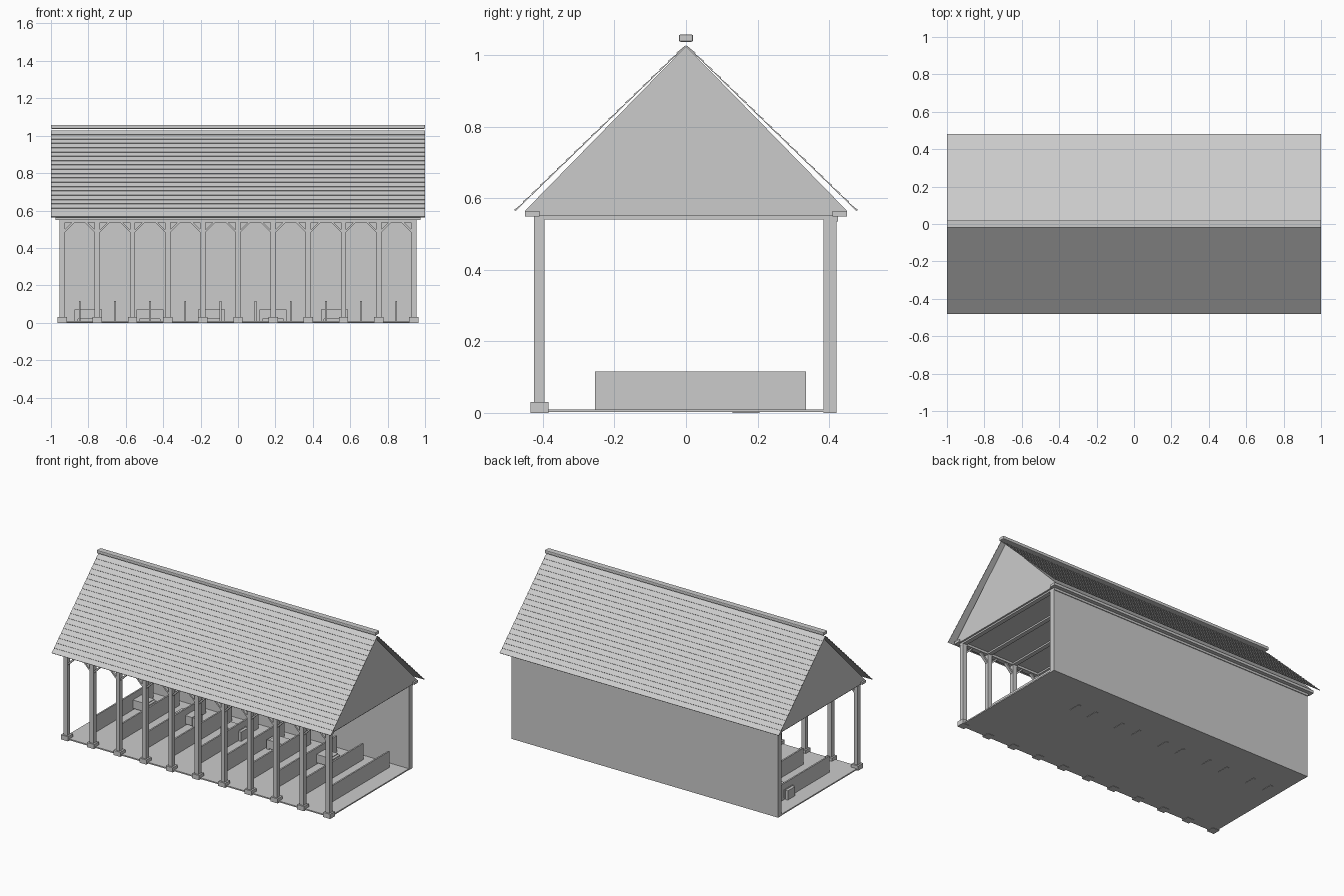
import bpy, bmesh, math
from mathutils import Vector

if "Cube" in bpy.data.objects:
    bpy.data.objects.remove(bpy.data.objects["Cube"])


def mesh_object(name, bm):
    bmesh.ops.recalc_face_normals(bm, faces=bm.faces)
    me = bpy.data.meshes.new(name)
    bm.to_mesh(me)
    bm.free()
    ob = bpy.data.objects.new(name, me)
    bpy.context.collection.objects.link(ob)
    return ob


def add_box(bm, x0, x1, y0, y1, z0, z1):
    vs = bmesh.ops.create_cube(bm, size=1)["verts"]
    for v in vs:
        v.co = Vector(((x0 + x1) / 2 + v.co.x * (x1 - x0),
                       (y0 + y1) / 2 + v.co.y * (y1 - y0),
                       (z0 + z1) / 2 + v.co.z * (z1 - z0)))


def box(name, *dims):
    bm = bmesh.new()
    add_box(bm, *dims)
    return mesh_object(name, bm)


def extrude_x(name, profile, x0, x1):
    """Prism along x from a (y, z) outline."""
    bm = bmesh.new()
    face = bm.faces.new([bm.verts.new((x0, y, z)) for y, z in profile])
    new = bmesh.ops.extrude_face_region(bm, geom=[face])["geom"]
    for v in new:
        if isinstance(v, bmesh.types.BMVert):
            v.co.x = x1
    return mesh_object(name, bm)


POSTS = 11
PITCH = 0.188
post_x = [(i - (POSTS - 1) / 2) * PITCH for i in range(POSTS)]

# Floor and back wall
box("floor_slab", -0.955, 0.955, -0.42, 0.42, 0.002, 0.01)
box("back_wall", -0.955, 0.955, 0.385, 0.42, 0.0, 0.55)

# Front posts, plinths, tie beams and braces
for i, x in enumerate(post_x):
    box(f"front_post_{i}", x - 0.014, x + 0.014, -0.425, -0.395, 0.03, 0.55)
    box(f"post_plinth_{i}", x - 0.025, x + 0.025, -0.435, -0.384, 0.0, 0.03)
    box(f"tie_beam_{i}", x - 0.014, x + 0.014, -0.40, 0.39, 0.54, 0.551)
    for side in (-1, 1):
        if abs(x + side * PITCH) > 0.95:
            continue
        bm = bmesh.new()
        add_box(bm, -0.036, 0.036, -0.009, 0.009, -0.005, 0.005)
        brace = mesh_object(f"corner_brace_{i}", bm)
        brace.location = (x + side * 0.036, -0.41, 0.513)
        brace.rotation_euler.y = -side * math.pi / 4

# Long beams over the posts and the wall
box("front_beam", -0.955, 0.955, -0.425, -0.395, 0.536, 0.552)
box("back_beam", -0.955, 0.955, 0.39, 0.425, 0.535, 0.552)
for name, s in (("front_eave_plate", -1), ("back_eave_plate", 1)):
    box(name, -0.975, 0.975, min(s * 0.41, s * 0.45), max(s * 0.41, s * 0.45), 0.549, 0.565)

# Gabled loft body
extrude_x("gable_loft", [(-0.449, 0.55), (0.449, 0.55), (0.449, 0.566),
                         (0, 1.025), (-0.449, 0.566)], -0.965, 0.965)

# Roof slopes with stepped tile courses
ROWS = 20
eave, top = Vector((0.477, 0.564)), Vector((0.0, 1.026))
out = Vector((0.462, 0.477)).normalized()
for name, s in (("front_roof", -1), ("back_roof", 1)):
    pts = [top, eave]
    for r in range(ROWS):
        pts.append(eave.lerp(top, r / ROWS) + out * 0.005)
        pts.append(eave.lerp(top, (r + 1) / ROWS) + out * 0.0015)
    extrude_x(name, [(s * p.x, p.y) for p in pts], -1.0, 1.0)

# Rounded ridge cap
ridge = box("ridge_cap", -1.0, 1.0, -0.02, 0.02, 1.037, 1.058)
bev = ridge.modifiers.new("bevel", "BEVEL")
bev.width = 0.005
bev.segments = 2

# Low stall partitions in the middle of each bay
for i in range(POSTS - 1):
    x = post_x[i] + PITCH / 2
    box(f"stall_partition_{i}", x - 0.005, x + 0.005, -0.255, 0.335, 0.01, 0.115)

# Feed troughs on end legs
for i in range(5):
    x = -0.80 + i * 0.329
    box(f"feed_trough_{i}", x - 0.055, x + 0.055, 0.125, 0.21, 0.02, 0.074)
    bm = bmesh.new()
    for s in (-1, 1):
        add_box(bm, x + s * 0.064 - 0.009, x + s * 0.064 + 0.009, 0.13, 0.205, 0.0, 0.07)
    mesh_object(f"trough_legs_{i}", bm)
